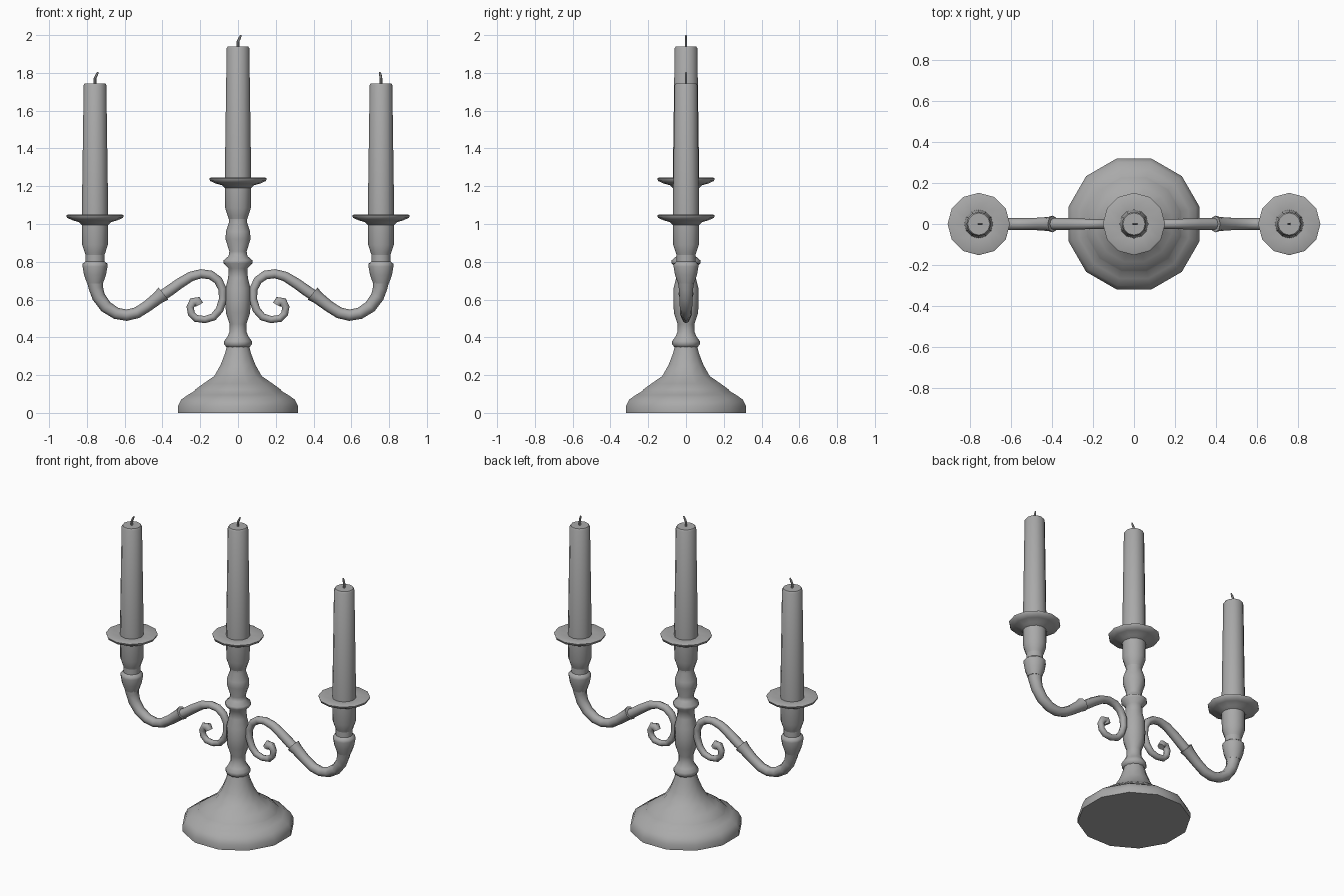
import bpy, bmesh
from math import cos, sin, pi
from mathutils import Vector

if "Cube" in bpy.data.objects:
    bpy.data.objects.remove(bpy.data.objects["Cube"])

GREY = bpy.data.materials.new("dark_grey")
GREY.diffuse_color = (.4, .4, .4, 1)
GREY.use_nodes = True
GREY.node_tree.nodes["Principled BSDF"].inputs["Base Color"].default_value = GREY.diffuse_color


def finish(bm, name, angle=50):
    bmesh.ops.recalc_face_normals(bm, faces=bm.faces)
    mesh = bpy.data.meshes.new(name)
    bm.to_mesh(mesh)
    bm.free()
    mesh.materials.append(GREY)
    obj = bpy.data.objects.new(name, mesh)
    bpy.context.collection.objects.link(obj)
    bpy.ops.object.select_all(action='DESELECT')
    obj.select_set(True)
    bpy.context.view_layer.objects.active = obj
    bpy.ops.object.shade_smooth_by_angle(angle=angle * pi / 180)
    return obj


def skin(rings, name):
    """Bridge rings of points and cap both ends."""
    bm = bmesh.new()
    loops = [[bm.verts.new(p) for p in ring] for ring in rings]
    n = len(loops[0])
    for a, b in zip(loops, loops[1:]):
        for i in range(n):
            j = (i + 1) % n
            bm.faces.new((a[i], a[j], b[j], b[i]))
    bm.faces.new(loops[0])
    bm.faces.new(loops[-1])
    return finish(bm, name)


def lathe(name, profile, x=0, z=0, sides=12, phase=0.0):
    turn = [phase + 2 * pi * i / sides for i in range(sides)]
    return skin([[(x + r * cos(a), r * sin(a), z + h) for a in turn]
                 for r, h in profile], name)


def tube(name, path, sides=8):
    """Tube along (x, z, radius) points in the xz plane."""
    pts = [Vector((x, 0, z)) for x, z, r in path]
    rings = []
    for i, p in enumerate(pts):
        t = (pts[min(i + 1, len(pts) - 1)] - pts[max(i - 1, 0)]).normalized()
        side = Vector((-t.z, 0, t.x))
        r = path[i][2]
        rings.append([p + r * (side * cos(2 * pi * k / sides)
                               + Vector((0, 1, 0)) * sin(2 * pi * k / sides))
                      for k in range(sides)])
    return skin(rings, name)


# Stepped round foot
lathe("foot", [(.33, 0), (.33, .035), (.312, .07), (.275, .095), (.24, .115),
               (.235, .123), (.19, .155), (.13, .195), (.095, .255),
               (.073, .31), (.06, .355)], phase=pi / 12)

# Turned central column
lathe("column", [(.058, .345), (.073, .362), (.073, .38), (.058, .40),
                 (.044, .43), (.044, .47), (.064, .53), (.067, .59),
                 (.066, .66), (.052, .715), (.05, .765), (.076, .792),
                 (.076, .808), (.05, .83), (.046, .855), (.066, .92),
                 (.064, .96), (.047, 1.01), (.05, 1.04)])

# Cup, drip pan, candle and wick for each holder (z offset is pan top)
CUP = [(.048, -.22), (.055, -.20), (.068, -.16), (.07, -.045)]
PAN = [(.07, -.055), (.085, -.04), (.12, -.03), (.148, -.017), (.152, -.004),
       (.145, 0), (.075, -.008)]
CANDLE = [(.07, -.012), (.06, .685), (.054, .695)]
for label, x, z, bend in (("left", -.757, 1.05, 1), ("middle", 0, 1.245, 1),
                          ("right", .757, 1.05, -.4)):
    lathe(label + "_cup", CUP, x, z)
    lathe(label + "_drip_pan", PAN, x, z)
    lathe(label + "_candle", CANDLE, x, z)
    tube(label + "_wick", [(x, z + .685, .007), (x, z + .722, .007),
                           (x + .008 * bend, z + .738, .007),
                           (x + .016 * bend, z + .755, .004)], 6)

# Scrolled arms: inner curl, outer sweep and socket knob, mirrored
CURL = [(.205, .572, .022), (.215, .59, .026), (.238, .588, .023),
        (.253, .56, .02), (.247, .525, .019), (.222, .5, .019),
        (.175, .494, .019), (.13, .508, .02), (.098, .545, .021),
        (.08, .60, .021), (.082, .655, .022), (.105, .702, .023),
        (.145, .73, .024), (.195, .737, .024), (.25, .722, .026),
        (.31, .685, .028), (.37, .642, .029), (.42, .61, .028)]
SWEEP = [(.395, .632, .041), (.42, .612, .034), (.48, .565, .03),
         (.535, .53, .03), (.59, .517, .03), (.645, .527, .031),
         (.70, .562, .033), (.738, .615, .035), (.752, .66, .038),
         (.757, .705, .045)]
KNOB = [(.042, .685), (.058, .73), (.066, .775), (.065, .79), (.05, .802),
        (.05, .84)]
for label, s in (("left", -1), ("right", 1)):
    tube(label + "_arm_curl", [(s * x, z, r) for x, z, r in CURL])
    tube(label + "_arm_sweep", [(s * x, z, r) for x, z, r in SWEEP])
    lathe(label + "_arm_knob", KNOB, s * .757)
